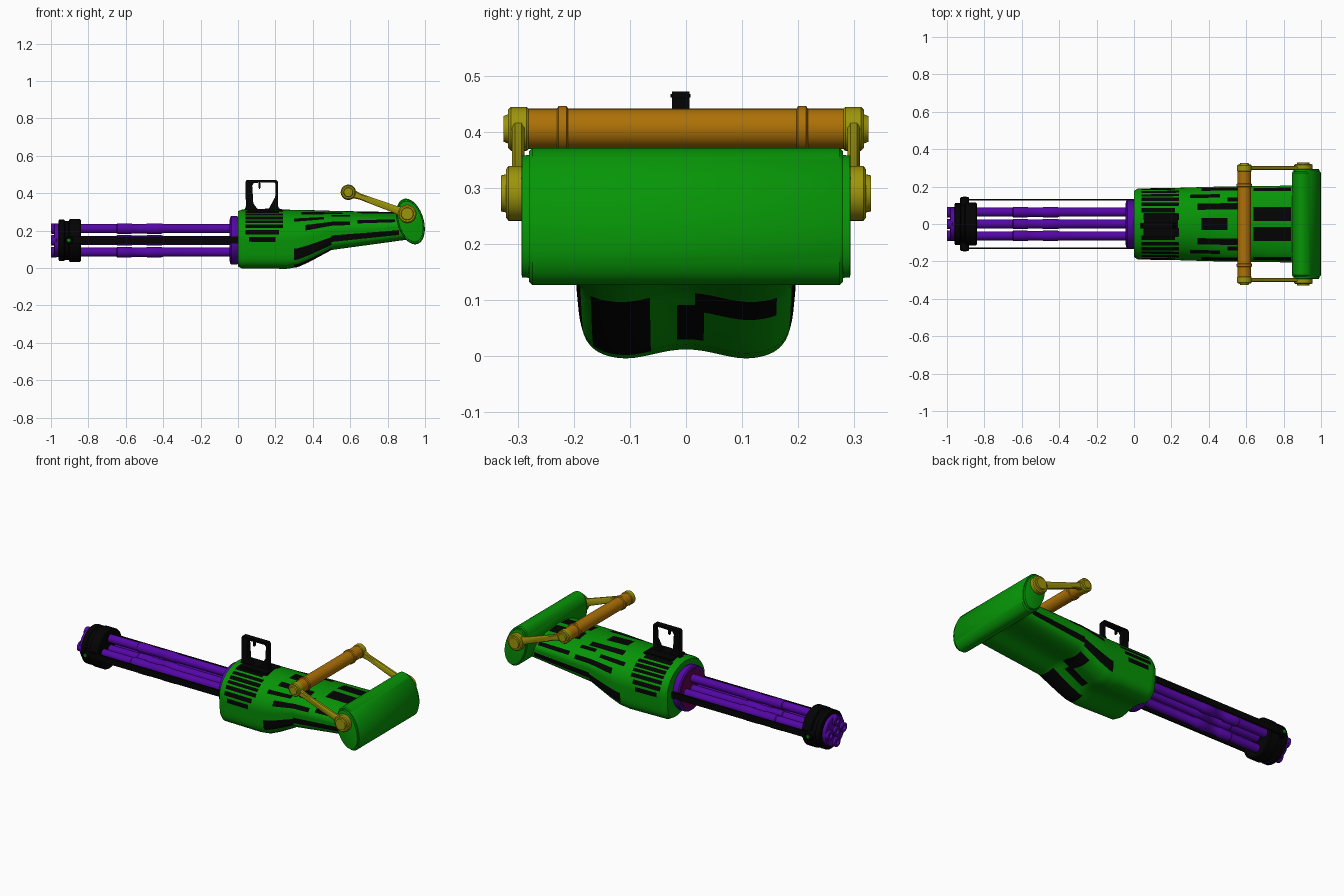
import bpy, bmesh
from math import sin, cos, pi, radians
from mathutils import Vector, Matrix

if "Cube" in bpy.data.objects:
    bpy.data.objects.remove(bpy.data.objects["Cube"])

def mat(name, c):
    m = bpy.data.materials.new(name)
    m.diffuse_color = (*c, 1)
    m.use_nodes = True
    m.node_tree.nodes["Principled BSDF"].inputs["Base Color"].default_value = m.diffuse_color
    return m

GREEN = mat("green", (.002, .3, .002))
BLACK = mat("black", (.001, .001, .001))
PURPLE = mat("purple", (.09, .002, .38))
MAGENTA = mat("magenta", (.12, .001, .07))
ORANGE = mat("orange", (.42, .165, .002))
YELLOW = mat("yellow", (.34, .3, .003))
CZ = .148  # height of the barrel axis

def finish(name, bm, *mats, angle=35):
    bmesh.ops.recalc_face_normals(bm, faces=bm.faces)
    me = bpy.data.meshes.new(name)
    bm.to_mesh(me)
    bm.free()
    for m in mats:
        me.materials.append(m)
    ob = bpy.data.objects.new(name, me)
    bpy.context.collection.objects.link(ob)
    bpy.ops.object.select_all(action='DESELECT')
    ob.select_set(True)
    bpy.context.view_layer.objects.active = ob
    bpy.ops.object.shade_smooth_by_angle(angle=radians(angle))
    return ob

def loft(bm, rings, closed=False):
    """Skin a list of equal-length rings; cap the ends unless closed."""
    vs = [[bm.verts.new(p) for p in r] for r in rings]
    n = len(vs[0])
    faces = []
    for i in range(len(vs) if closed else len(vs) - 1):
        a, b = vs[i], vs[(i + 1) % len(vs)]
        faces.append([bm.faces.new((a[j], a[(j + 1) % n], b[(j + 1) % n], b[j])) for j in range(n)])
    if not closed:
        bm.faces.new(vs[0])
        bm.faces.new(vs[-1])
    return faces

def lathe(name, prof, center, axis, m, seg=32, sx=1.0, tilt=0.0):
    """Revolve (position, radius) pairs around the x or y axis."""
    c, rings = Vector(center), []
    for s, r in prof:
        ring = []
        for k in range(seg):
            a, b = r * cos(2 * pi * k / seg) * sx, r * sin(2 * pi * k / seg)
            if axis == 'X':
                p = Vector((s, a, b))
            else:
                p = Matrix.Rotation(tilt, 3, 'Y') @ Vector((a, s, b))
            ring.append(c + p)
        rings.append(ring)
    bm = bmesh.new()
    loft(bm, rings)
    return finish(name, bm, m)

def box(name, center, size, m, bevel=.004):
    bm = bmesh.new()
    bmesh.ops.create_cube(bm, size=1)
    for v in bm.verts:
        v.co = Vector([v.co[i] * size[i] + center[i] for i in range(3)])
    bmesh.ops.bevel(bm, geom=bm.edges[:], offset=bevel, segments=2, affect='EDGES')
    return finish(name, bm, m)

# Body: lofted section, domed above and twin-lobed below, with dark patches
STATIONS = [(0, .176, .006, .304), (.02, .19, -.004, .312), (.26, .194, -.006, .312), (.32, .196, .003, .311),
            (.38, .198, .03, .31), (.5, .201, .095, .306), (.9, .206, .15, .298)]

def station(x):
    for a, b in zip(STATIONS, STATIONS[1:]):
        if x <= b[0] + 1e-6:
            t = (x - a[0]) / (b[0] - a[0])
            return [p + (q - p) * t for p, q in zip(a[1:], b[1:])]

K = 24
edge = [-1 + 2 * i / K for i in range(K)]
SQUARE = [(t, -1) for t in edge] + [(1, t) for t in edge] + [(-t, 1) for t in edge] + [(-1, -t) for t in edge]
XS = [.02 * i for i in range(46)]
rings = []
for x in XS:
    w, zb, zt = station(x)
    ring = []
    for u, v in SQUARE:
        n = 5.5 if v < 0 else 2  # rounded shoulders above, squarer belly
        d = (abs(u) ** n + abs(v) ** n) ** (1 / n)
        y, z = w * u / d * (1 + .04 * min(v, 0)), (zb + zt) / 2 + (zt - zb) / 2 * v / d
        if v == -1:
            z += .009 * (cos(pi * min(1, abs(u) / .65)) + 1)
        ring.append((x, y, z))
    rings.append(ring)
# Patches as (x0, x1, t0, t1) on each side of the section, mirrored left to right
SIDE = [(.3, .5, -.75, -.3), (.5, .86, -.6, -.25), (.36, .6, .25, .5), (.64, .84, .35, .62), (.3, .46, .72, 1),
        (.06, .2, -.09, .09), (.04, .22, .16, .34), (.04, .24, .41, .59), (.04, .24, .66, .84), (.04, .24, .91, 1)]
TOP = [(.5, .6, .75, 1), (.34, .56, .4, .63), (.64, .84, .12, .5), (.36, .5, 0, .13),
       (.04, .24, .83, 1), (.04, .24, .58, .75), (.04, .22, .33, .5)]
BOTTOM = [(.3, .5, -1, -.37), (.44, .5, .1, .95), (.34, .46, -.05, .15)]
bm = bmesh.new()
for i, row in enumerate(loft(bm, rings)):
    for j, f in enumerate(row):
        x, t, side = XS[i] + .01, edge[j % K] + 1 / K, j // K
        t = (t, t, abs(t), -t)[side]
        table = (BOTTOM, SIDE, TOP, SIDE)[side]
        f.material_index = int(any(a < x < b and c < t < d for a, b, c, d in table))
finish("body", bm, GREEN, BLACK, angle=40)

# Carry handle: base, outer and inner outline bridged into a thick ring, cap and latch
box("handle_base", (.145, -.005, .302), (.19, .13, .026), BLACK)
OUTER = [(.03, .3), (.042, .33), (.04, .46), (.046, .472), (.205, .472), (.214, .46), (.214, .33), (.235, .3)]
INNER = [(.105, .315), (.082, .345), (.076, .44), (.085, .455), (.19, .46), (.201, .45), (.199, .38), (.165, .318)]
rings = []
for o, i in zip(OUTER, INNER):
    rings.append([(o[0], -.025, o[1]), (o[0], .006, o[1]), (i[0], .006, i[1]), (i[0], -.025, i[1])])
bm = bmesh.new()
loft(bm, rings, closed=True)
finish("top_handle", bm, BLACK)
box("top_handle_cap", (.127, -.01, .464), (.16, .036, .014), BLACK)
box("top_handle_latch", (.115, -.01, .441), (.012, .018, .035), BLACK)

# Barrels with thicker sleeves and hollow muzzles
BARREL = [(0, .024), (-.4, .024), (-.41, .028), (-.485, .028), (-.49, .025), (-.565, .025), (-.57, .028),
          (-.645, .028), (-.65, .024), (-.97, .024), (-.972, .028), (-.998, .028), (-1, .025), (-1, .015), (-.95, .014)]
R = .063
for y, z in ((R, 0), (-R, 0), (0, R), (0, -R), (0, 0)):
    lathe("barrel", BARREL, (0, y, CZ + z), 'X', PURPLE, 20)
lathe("muzzle_plate", [(-.985, .085), (-.98, .09), (-.95, .09)], (0, 0, CZ), 'X', PURPLE)
lathe("barrel_flange", [(-.042, .122), (-.036, .13), (-.008, .13), (.01, .12)], (0, 0, CZ), 'X', PURPLE, 40)
lathe("flange_face", [(-.046, .112), (-.03, .115)], (0, 0, CZ), 'X', MAGENTA, 40)

# Front clamp ring with groove
lathe("barrel_clamp", [(-.96, .1), (-.957, .111), (-.93, .111), (-.925, .104), (-.905, .104), (-.9, .115),
                       (-.845, .115), (-.84, .108)], (0, 0, CZ), 'X', BLACK, 40)

# Side rails and their bolts, mirrored
for s in (-1, 1):
    box("side_rail", (-.445, s * .13, CZ + .002), (.93, .009, .04), BLACK, .002)
    lathe("rail_bolt", [(s * .1, .024), (s * .138, .024), (s * .144, .018)], (-.905, 0, CZ), 'Y', BLACK, 20)
    lathe("rail_bolt_dot", [(s * .14, .011), (s * .147, .009)], (-.905, 0, CZ), 'Y', GREEN, 16)

# Rear drum: tilted elliptical cylinder with stepped ends
lathe("rear_drum", [(-.293, .108), (-.292, .112), (-.28, .113), (-.28, .12), (-.274, .126), (.274, .126), (.28, .12),
                    (.28, .113), (.292, .112), (.293, .108)], (.922, 0, .249), 'Y', GREEN, 56, sx=.56, tilt=radians(-17))

# Swing handle: hubs, tapered arms, grip
P, Q = Vector((.905, 0, .29)), Vector((.59, 0, .405))
d = (Q - P).normalized()
n = Vector((-d.z, 0, d.x))
for s in (-1, 1):
    lathe("drum_hub", [(s * .28, .044), (s * .285, .049), (s * .316, .049), (s * .321, .043), (s * .321, .034),
                       (s * .33, .032)], P, 'Y', YELLOW)
    lathe("grip_hub", [(s * .278, .034), (s * .284, .039), (s * .312, .039), (s * .317, .034), (s * .317, .026),
                       (s * .325, .023)], Q, 'Y', YELLOW)
    bm = bmesh.new()
    arm = []
    for t, h in ((0, .03), (.2, .02), (.8, .016), (1, .028)):
        c = P.lerp(Q, t)
        arm.append([c + n * a * h + Vector((0, s * y, 0)) for a, y in
                    ((1, .293), (1, .305), (.7, .31), (-.7, .31), (-1, .305), (-1, .293), (-.7, .288), (.7, .288))])
    loft(bm, arm)
    finish("swing_arm", bm, YELLOW)
right_half = [(.197, .036), (.2, .041), (.214, .041), (.217, .036), (.29, .036)]
left_half = [(-.29, .036), (-.23, .036), (-.227, .041), (-.213, .041), (-.21, .036)]
lathe("grip", left_half + right_half, Q, 'Y', ORANGE)
